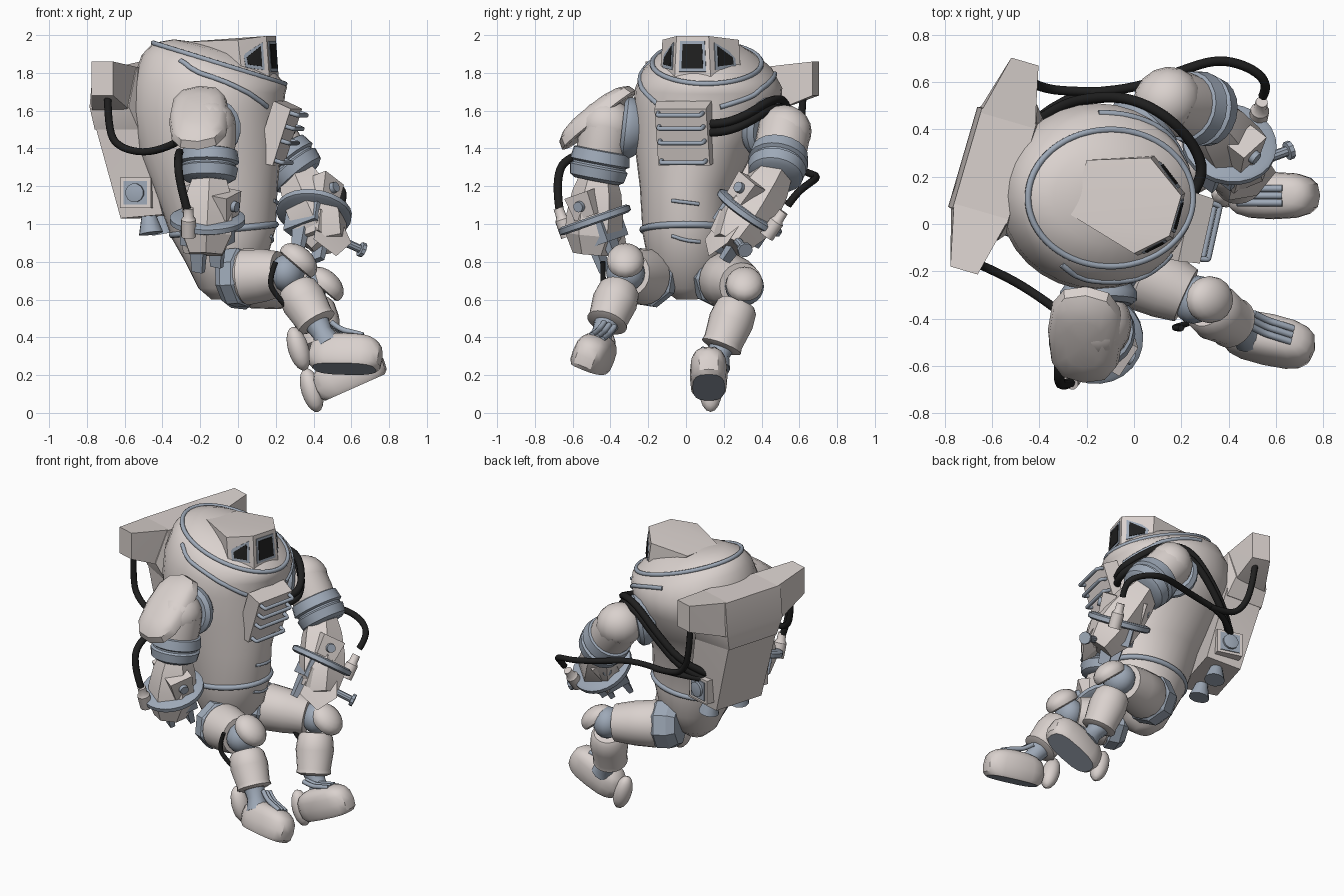
import bpy, bmesh, math
from mathutils import Vector as V, Matrix
from mathutils.bvhtree import BVHTree

if "Cube" in bpy.data.objects:
    bpy.data.objects.remove(bpy.data.objects["Cube"])


def material(name, rgb):
    m = bpy.data.materials.new(name)
    m.use_nodes = True
    m.diffuse_color = (*rgb, 1)
    m.node_tree.nodes["Principled BSDF"].inputs["Base Color"].default_value = (*rgb, 1)
    return m


SHELL = material("warm_white_shell", (.7, .64, .615))
BLUE = material("blue_grey_joint", (.34, .395, .475))
BLACK = material("black_rubber", (.014, .014, .014))
SOLE = material("grey_sole", (.3, .34, .4))


def finish(name, bm, mats, angle=35):
    bmesh.ops.recalc_face_normals(bm, faces=bm.faces)
    me = bpy.data.meshes.new(name)
    bm.to_mesh(me)
    bm.free()
    for m in mats:
        me.materials.append(m)
    for p in me.polygons:
        p.use_smooth = True
    me.set_sharp_from_angle(angle=math.radians(angle))
    ob = bpy.data.objects.new(name, me)
    bpy.context.collection.objects.link(ob)


def frame(origin, z, xhint=(1, 0, 0)):
    z = V(z).normalized()
    y = z.cross(V(xhint)).normalized()
    m = Matrix((y.cross(z), y, z)).transposed().to_4x4()
    m.translation = V(origin)
    return m


def skin(bm, rings):
    for a, b in zip(rings, rings[1:]):
        for i in range(len(a)):
            j = (i + 1) % len(a)
            bm.faces.new((a[i], a[j], b[j], b[i]))
    bm.faces.new(rings[0][::-1])
    bm.faces.new(rings[-1])


def lathe(name, a, b, prof, mat, n=20, angle=35, hint=(1, 0.1, 0)):
    """Turned part from a to b; profile of (fraction, radius)."""
    bm = bmesh.new()
    d = V(b) - V(a)
    m = frame(a, d, hint)
    rings = [[bm.verts.new(m @ V((r * math.cos(k * math.tau / n + math.pi / n),
                                  r * math.sin(k * math.tau / n + math.pi / n), t * d.length)))
              for k in range(n)] for t, r in prof]
    skin(bm, rings)
    finish(name, bm, [mat], angle)


def blob(name, c, forward, up, size, mat, flat=1, sole=None, n=16, power=1):
    """Rounded shell, squarer with a lower power, optionally flattened underneath."""
    bm = bmesh.new()
    bmesh.ops.create_uvsphere(bm, u_segments=n, v_segments=n // 2 + 2, radius=1)
    for v in bm.verts:
        v.co = [math.copysign(abs(p) ** power, p) for p in v.co]
        v.co.z = max(v.co.z, -flat)
    bm.normal_update()
    for f in bm.faces:
        f.material_index = 1 if sole and f.normal.z < -.98 else 0
    m = frame(c, up, forward)
    for v in bm.verts:
        v.co = m @ V([p * s for p, s in zip(v.co, size)])
    finish(name, bm, [mat] + ([sole] if sole else []))


def hull(name, pts, mat, m=Matrix()):
    bm = bmesh.new()
    vs = [bm.verts.new(m @ V(p)) for p in pts]
    bmesh.ops.convex_hull(bm, input=vs)
    bmesh.ops.delete(bm, geom=[v for v in bm.verts if not v.link_faces], context='VERTS')
    finish(name, bm, [mat], 20)


def box(name, c, size, mat, m=Matrix(), taper=1):
    pts = [V(c) + V((i * size[0] * t, j * size[1] * t, k * size[2])) / 2
           for i in (-1, 1) for j in (-1, 1) for k, t in ((-1, 1), (1, taper))]
    hull(name, pts, mat, m)


def tube(name, pts, r, mat, closed=False):
    cu = bpy.data.curves.new(name, 'CURVE')
    cu.dimensions, cu.bevel_depth, cu.bevel_resolution, cu.resolution_u = '3D', r, 2, 5
    cu.use_fill_caps = True
    sp = cu.splines.new('NURBS')
    sp.points.add(len(pts) - 1)
    for p, q in zip(sp.points, pts):
        p.co = (*q, 1)
    sp.order_u, sp.use_cyclic_u, sp.use_endpoint_u = 3, closed, not closed
    cu.materials.append(mat)
    bpy.context.collection.objects.link(bpy.data.objects.new(name, cu))


# Torso: stacked tilted ellipses (z, x min, x max, y min, y max, slope)
bm = bmesh.new()
rings = []
for z, x0, x1, y0, y1, s in [
        (.6, -.14, -.02, -.05, .06, 0), (.66, -.21, .04, -.13, .14, 0), (.8, -.28, .15, -.2, .22, 0),
        (.95, -.35, .2, -.23, .24, .1), (1.2, -.45, .21, -.245, .26, 0), (1.4, -.53, .23, -.27, .37, 0),
        (1.6, -.57, .24, -.28, .5, 0), (1.72, -.56, .25, -.27, .51, -.08), (1.81, -.51, .26, -.23, .46, -.22),
        (1.85, -.45, .25, -.18, .4, -.31), (1.91, -.34, .16, -.09, .32, -.27), (1.94, -.2, 0, .04, .2, -.2)]:
    rings.append([bm.verts.new(((x0 + x1) / 2 + (x1 - x0) / 2 * math.cos(a), (y0 + y1) / 2 + (y1 - y0) / 2 * math.sin(a),
                                z + s * (x1 - x0) / 2 * math.cos(a)))
                  for a in [k * math.tau / 32 for k in range(32)]])
skin(bm, rings)
collar = [v.co * 1 for v in rings[9]]
belt = [v.co + V((0, 0, .02)) for v in rings[3]]
tree = BVHTree.FromBMesh(bm)
finish("torso", bm, [SHELL], 50)
tube("collar_ring", collar, .014, BLUE, True)
tube("belt", belt, .018, BLUE, True)


def on_torso(p):
    co, no, _, _ = tree.find_nearest(V(p))
    return co, no if no.dot(co - V((-.15, .1, co.z))) > 0 else -no


def trim(name, pts, r):
    path = [V(a).lerp(V(b), t / 4) for a, b in zip(pts, pts[1:]) for t in range(4)] + [V(pts[-1])]
    tube(name, [co + no * r * .6 for co, no in map(on_torso, path)], r, BLUE)


trim("right_collar_trim", [(-.3, -.15, 1.84), (-.2, -.24, 1.8), (0, -.25, 1.73), (.12, -.2, 1.66), (.18, -.15, 1.62)], .014)
trim("left_collar_trim", [(-.15, .46, 1.79), (.05, .43, 1.74), (.17, .32, 1.67), (.23, .18, 1.62)], .014)
trim("belly_trim", [(.3, -.12, 1.12), (.3, 0, 1.11), (.3, .11, 1.1)], .01)
trim("pelvis_trim", [(.3, -.12, .9), (.3, 0, .88), (.3, .12, .87)], .01)
for p in [(.13, -.23, 1.56), (.13, -.23, 1.48), (-.2, .48, 1.75)]:
    co, no = on_torso(p)
    lathe("torso_stud", co - no * .02, co + no * .04, [(0, .04), (.7, .04), (.75, .025), (1, .02)], BLUE, 12)

# Helmet wedge with three framed windows
lo = [V(p) for p in [(.02, -.135, 1.8), (.165, -.06, 1.78), (.215, .13, 1.78), (.09, .29, 1.8)]]
hi = [V(p) for p in [(0, -.125, 1.975), (.15, -.05, 1.995), (.2, .12, 1.995), (.07, .28, 1.975)]]
hull("helmet", lo + hi + [V((-.27, .04, 1.965)), V((-.2, .27, 1.955)), V((-.2, .05, 1.85)), V((-.15, .25, 1.85))], SHELL)
for i in range(3):
    q = [lo[i], lo[i + 1], hi[i + 1], hi[i]]
    c = sum(q, V()) / 4
    no = (q[1] - q[0]).cross(q[3] - q[0]).normalized()
    for nm, k, d, mat in (("window_frame", .76 if i == 1 else .68, .005, BLUE), ("window_pane", .6 if i == 1 else .5, .009, BLACK)):
        corners = [c + (p - c) * k for p in q]
        if i != 1:
            corners[3 if i == 0 else 2] += V((0, 0, -.05))
        hull(nm, [p + no * t for p in corners for t in (-.004, d)], mat)

# Chest box with handle bars
chest = frame((.215, -.01, 1.475), (.9, -.2, -.3), (0, 0, 1))
box("chest_box", (0, 0, 0), (.34, .3, .1), SHELL, chest, .93)
for v in (-.13, -.02, .06, .135):
    tube("chest_bar", [chest @ V(p) for p in [(v, -.12, .04), (v, -.12, .09), (v, -.1, .09), (v, .1, .09), (v, .12, .09), (v, .12, .04)]], .012, BLUE)

# Backpack: core, tapering lower body, two wings
pack = frame((-.59, .245, 0), (0, 0, 1), (.96, -.28, 0))
hull("pack_core", [(x, u * s, z) for s in (-1, 1) for x, u, z in
                   [(-.12, .22, 1.83), (.12, .22, 1.83), (-.14, .22, 1.62), (.1, .3, 1.62), (-.12, .19, 1.5), (.14, .25, 1.5)]], SHELL, pack)
hull("pack_lower", [(x, u * s, z) for s in (-1, 1) for x, u, z in
                    [(-.12, .19, 1.53), (.14, .25, 1.55), (.02, .18, 1.03), (.26, .21, 1.05)]], SHELL, pack)
for s in (-1, 1):
    hull("pack_wing", [(x, s * u, z) for x, u, z in [
        (-.12, .2, 1.83), (.12, .2, 1.83), (-.13, .21, 1.6), (.11, .22, 1.58),
        (-.06, .46, 1.86), (.06, .46, 1.86), (-.06, .46, 1.68), (.06, .46, 1.68)]], SHELL, pack)
    box("side_panel", (.12, s * .21, 1.165), (.17, .07, .16), SHELL, pack)
    box("side_plate", (.12, s * .247, 1.165), (.13, .008, .125), BLUE, pack)
    lathe("side_knob", pack @ V((.12, s * .25, 1.165)), pack @ V((.12, s * .27, 1.165)), [(0, .05), (.8, .05), (1, .03)], BLUE, 12)
    lathe("pack_nozzle", pack @ V((.15, s * .11, 1.07)), pack @ V((.17, s * .12, .95)), [(0, .03), (.4, .045), (1, .065)], BLUE, 12)

# Shoulders, upper arms and elbow bands
for side, sh, mid, el in [("right", (-.15, -.24, 1.5), (-.15, -.42, 1.52), (-.155, -.465, 1.28)),
                          ("left", (0, .37, 1.52), (.14, .52, 1.49), (.3, .48, 1.29))]:
    sh, mid, el = V(sh), V(mid), V(el)
    lathe(side + "_shoulder_joint", sh, sh.lerp(mid, .55), [(0, .13), (.5, .165), (.8, .165), (1, .14)], BLUE)
    blob(side + "_shoulder", mid, mid - sh, (0, 0, 1), (.15, .14, .14), SHELL)
    lathe(side + "_upper_arm", mid, el, [(0, .14), (.4, .14), (1, .12)], SHELL)
    lathe(side + "_elbow_bands", mid.lerp(el, .53), el + (el - mid) * .22,
          [(0, .13), (.04, .15), (.4, .16), (.46, .142), (.52, .142), (.58, .156), (.9, .146), (1, .12)], BLUE)
blob("right_shoulder_pad", (-.205, -.46, 1.55), (-.02, -.78, -.6), (-.1, -.62, .78), (.25, .16, .09), SHELL, .1, n=12, power=.75)

# Forearms with ring, outer canister and gripper
for side, e, w, out, ring in [("right", (-.15, -.465, 1.25), (-.17, -.5, .84), (-.5, -.85, 0), (0, .33, -.94)),
                              ("left", (.31, .47, 1.27), (.48, .23, .89), (.62, .8, 0), (-.12, -.55, -.8))]:
    e, w, ring = V(e), V(w), V(ring)
    m = frame(e.lerp(w, .55), ring, out)
    lathe(side + "_forearm", e, w, [(0, .1), (.2, .13), (.5, .15), (.75, .15), (1, .1)], SHELL, 6, 20, out)
    lathe(side + "_forearm_ring", m @ V((0, 0, -.02)), m @ V((0, 0, .025)), [(0, .18), (.2, .2), (.8, .2), (1, .18)], BLUE, 24, hint=out)
    lathe(side + "_canister", m @ V((.19, 0, .04)), m @ V((.19, 0, -.12)), [(0, .04), (.6, .04), (.7, .028), (1, .026)], SHELL, 12)
    for s in (-1, 1):
        box(side + "_forearm_block", (-.03, s * .1, -.09), (.15, .09, .13), SHELL, m, .85)
        lathe(side + "_block_stud", m @ V((-.03, s * .14, -.09)), m @ V((-.03, s * .165, -.09)), [(0, .03), (1, .028)], BLUE, 12)
        box(side + "_gripper_finger", (s * .06, s * .02, .2), (.045, .09, .16), BLUE, m, .7)
    box(side + "_gripper_palm", (0, .06, .13), (.16, .13, .12), SHELL, m, .8)
    box(side + "_gripper_base", (0, 0, .08), (.2, .22, .11), BLUE, m)
hull("left_hand_plate", [(.42, .18, 1.03), (.56, .28, .99), (.6, .22, .9), (.52, .12, .83), (.4, .1, .92), (.44, .24, .95)], SHELL)
lathe("left_hand_rod", (.46, .24, .95), (.665, .315, .86), [(0, .022), (.9, .022), (.91, .04), (1, .04)], BLUE, 10)

# Hoses
for i in (0, 1):
    d = V((0, 0, -.045 * i))
    tube("chest_hose", [V(p) + d for p in [(.24, .12, 1.53), (.3, .2, 1.53), (.26, .33, 1.58), (.15, .45, 1.66), (0, .53, 1.66),
                                           (-.15, .54, 1.52), (-.33, .5, 1.33), (-.45, .4, 1.26)]], .023, BLACK)
tube("left_arm_hose", [(-.46, .4, 1.22), (-.3, .55, 1.27), (0, .57, 1.3), (.2, .65, 1.27), (.36, .7, 1.25), (.5, .66, 1.22),
                       (.57, .59, 1.17), (.545, .54, 1.1)], .02, BLACK)
tube("left_pack_hose", [(-.47, .62, 1.69), (-.45, .61, 1.5), (-.4, .58, 1.35), (-.3, .56, 1.28), (-.15, .56, 1.28)], .02, BLACK)
tube("right_pack_hose", [(-.69, -.15, 1.7), (-.69, -.16, 1.5), (-.63, -.18, 1.4), (-.45, -.27, 1.37), (-.33, -.36, 1.43)], .02, BLACK)
tube("right_arm_hose", [(-.31, -.5, 1.38), (-.32, -.64, 1.36), (-.31, -.69, 1.22), (-.27, -.67, 1.08)], .022, BLACK)

# Legs
for side, hip, knee, ankle, foot, fwd, up, heel, back, pad in [
        ("right", (-.07, -.17, .71), (.26, -.32, .74), (.45, -.44, .42), (.57, -.49, .3), (.95, -.25, -.1), (.1, .36, .93),
         (.32, -.43, .34), (.1, 0, .3), (.06, 0, .065)),
        ("left", (-.07, .16, .72), (.38, .31, .67), (.46, .16, .28), (.59, .12, .2), (.9, 0, .4), (-.4, 0, .9),
         (.39, .13, .12), (.12, 0, -.3), (.08, 0, .01))]:
    hip, knee, ankle, fwd, up = V(hip), V(knee), V(ankle), V(fwd), V(up)
    lathe(side + "_hip_joint", hip, hip.lerp(knee, .35), [(0, .13), (.3, .16), (.8, .16), (1, .13)], BLUE, 8, 20)
    lathe(side + "_thigh", hip.lerp(knee, .25), hip.lerp(knee, .88), [(0, .13), (.15, .15), (.6, .14), (1, .12)], SHELL)
    blob(side + "_knee_joint", knee, knee - hip, (0, 0, 1), (.09, .105, .1), BLUE)
    blob(side + "_knee_pad", knee + V(pad), (.7, 0, -.6), (.6, 0, .7), (.115, .1, .075), SHELL, .4)
    lathe(side + "_shin", knee.lerp(ankle, .22), knee.lerp(ankle, .85), [(0, .09), (.1, .11), (.4, .12), (.85, .105), (.95, .11), (1, .08)], SHELL)
    lathe(side + "_ankle", knee.lerp(ankle, .8), ankle + fwd * .04 - up * .06, [(0, .07), (.5, .055), (1, .075)], BLUE, 12)
    tube(side + "_knee_hose", [knee + V(p) for p in [(-.06, -.12, .06), (-.1, -.12, -.04), (-.06, -.11, -.12), (.02, -.08, -.2)]], .014, BLACK)
    blob(side + "_boot", foot, fwd, up, (.2, .1, .12), SHELL, .6, SOLE, power=.72)
    m = frame(foot, up, fwd)
    for s in (-1, 0, 1):
        tube(side + "_instep_strap", [m @ V((x, s * .03, z)) for x, z in [(-.09, .18), (-.04, .14), (.03, .125), (.09, .11)]], .015, BLUE)
    blob(side + "_heel_guard", heel, back, (-1, 0, -.3), (.12, .06, .055), SHELL)
